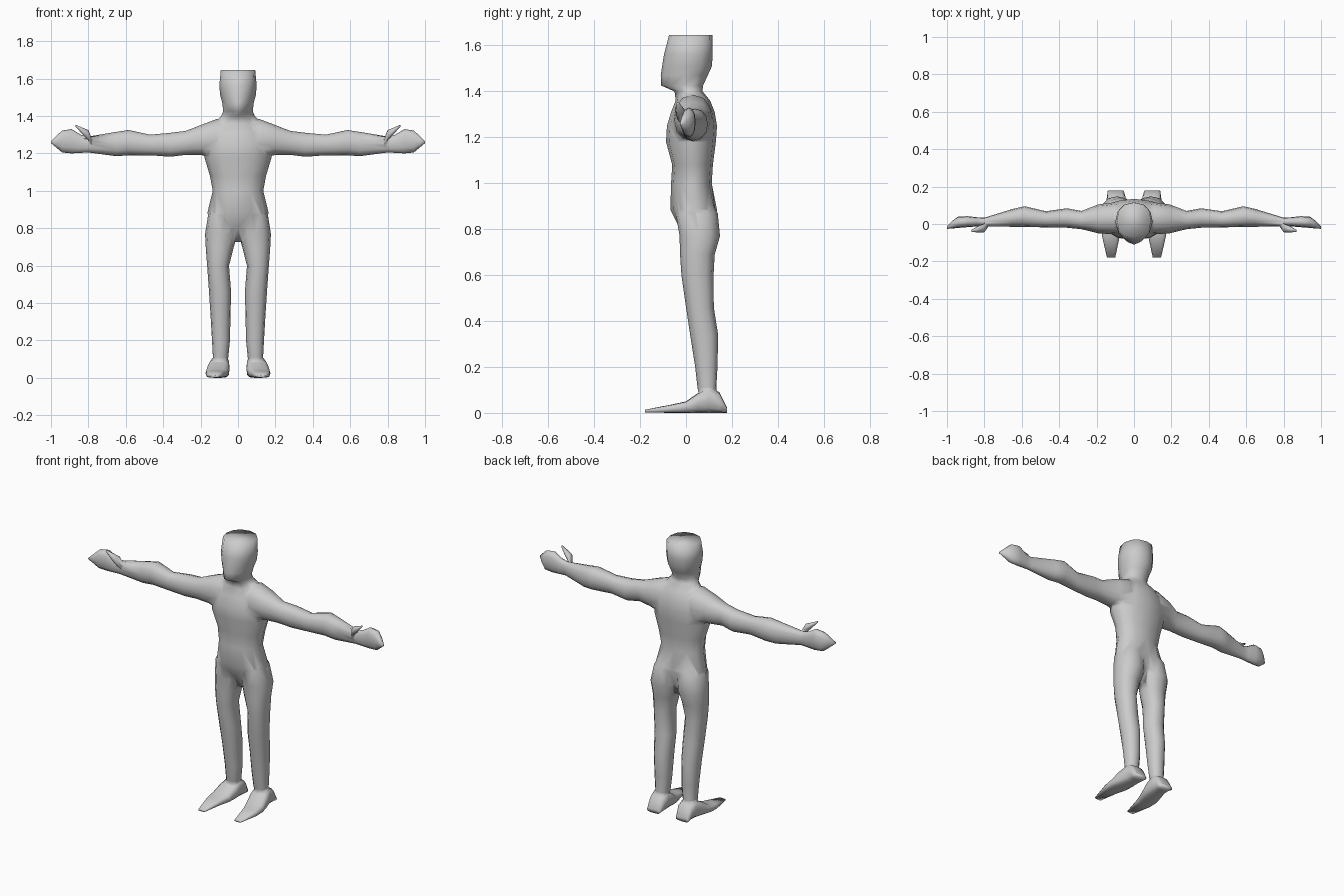
import bpy, bmesh
from math import sin, cos, pi, copysign


def power(v, p):
    return copysign(abs(v) ** p, v)


def loft(name, axis, rings, n=12, p=0.9, side=1):
    """Skin rounded rings (pos, a0, a1, b0, b1[, front taper]) along an axis."""
    bm = bmesh.new()
    loops = []
    for pos, a0, a1, b0, b1, *taper in rings:
        t = taper[0] if taper else 0
        loop = []
        for i in range(n):
            ang = 2 * pi * i / n
            ca, sb = power(cos(ang), p), power(sin(ang), p)
            ca *= 1 - t * max(0, -sb)
            a = (a0 + a1) / 2 + ca * (a1 - a0) / 2
            b = (b0 + b1) / 2 + sb * (b1 - b0) / 2
            co = {'x': (pos, a, b), 'y': (a, pos, b), 'z': (a, b, pos)}[axis]
            loop.append(bm.verts.new((co[0] * side, co[1], co[2])))
        loops.append(loop)
    for lo, hi in zip(loops, loops[1:]):
        for i in range(n):
            j = (i + 1) % n
            bm.faces.new((lo[i], lo[j], hi[j], hi[i]))
    bm.faces.new(loops[0])
    bm.faces.new(loops[-1])
    bmesh.ops.recalc_face_normals(bm, faces=bm.faces)
    me = bpy.data.meshes.new(name)
    bm.to_mesh(me)
    bm.free()
    ob = bpy.data.objects.new(name, me)
    bpy.context.collection.objects.link(ob)
    return ob


# Torso, neck and flat-topped head: z, half width, y front, y back, front taper
trunk = [
    (.725, .03, .02, .09, 0), (.80, .15, -.026, .12, 0), (.885, .163, -.068, .135, .2),
    (1.0, .135, -.065, .112, .1), (1.08, .15, -.06, .117, .1), (1.18, .18, -.087, .13, .1),
    (1.25, .183, -.083, .135, .1), (1.31, .165, -.065, .125, .1), (1.36, .125, -.045, .105, .1),
    (1.40, .09, -.05, .072, .3), (1.425, .079, -.108, .074, .45), (1.47, .084, -.11, .095, .35),
    (1.51, .095, -.104, .113, .2), (1.56, .10, -.096, .116, .1), (1.645, .092, -.074, .115, 0)]
body = loft("body", 'z', [(z, -w, w, f, b, t) for z, w, f, b, t in trunk])

# Arm with mitten hand: x, y range, z range
arm = [
    (.04, -.05, .11, 1.17, 1.375), (.11, -.055, .115, 1.16, 1.385), (.19, -.05, .105, 1.19, 1.355),
    (.28, -.028, .07, 1.192, 1.32), (.36, -.02, .084, 1.182, 1.31), (.47, -.018, .068, 1.19, 1.30),
    (.585, -.016, .095, 1.19, 1.325), (.65, -.015, .08, 1.185, 1.315), (.80, -.012, .034, 1.205, 1.29),
    (.84, -.013, .036, 1.203, 1.30), (.89, -.017, .042, 1.2, 1.33), (.94, -.021, .04, 1.205, 1.322),
    (.97, -.024, .018, 1.23, 1.295), (1.0, -.026, -.012, 1.255, 1.265)]
thumb = [(.78, -.015, .015, 1.24, 1.275), (.80, -.044, .002, 1.27, 1.325),
         (.83, -.045, -.01, 1.30, 1.337), (.868, -.043, -.03, 1.343, 1.353)]

# Leg: z, x range, y range
leg = [
    (.06, .06, .135, .06, .14), (.11, .052, .134, .05, .132), (.20, .043, .139, .04, .137),
    (.34, .04, .147, .018, .14), (.46, .037, .155, 0, .121), (.60, .048, .165, -.02, .12),
    (.69, .025, .172, -.026, .125), (.77, .004, .176, -.028, .148), (.87, -.01, .16, -.045, .138),
    (.92, .01, .13, -.03, .11)]

# Foot: y, x range, z range
foot = [(.178, .055, .14, 0, .025), (.145, .045, .145, 0, .09), (.10, .045, .15, 0, .115),
        (.05, .045, .165, 0, .085), (0, .055, .174, 0, .05), (-.06, .075, .172, 0, .037),
        (-.178, .10, .145, .002, .014)]

limbs = []
for side in (1, -1):
    limbs += [loft("arm", 'x', arm, side=side), loft("thumb", 'x', thumb, 8, side=side),
              loft("leg", 'z', leg, side=side), loft("foot", 'y', foot, p=.65, side=side)]

# Join all limbs into one closed body
bpy.context.view_layer.objects.active = body
body.select_set(True)
for limb in limbs:
    mod = body.modifiers.new("join", 'BOOLEAN')
    mod.operation = 'UNION'
    mod.solver = 'EXACT'
    mod.object = limb
    bpy.ops.object.modifier_apply(modifier=mod.name)
    bpy.data.objects.remove(limb)
body.data.polygons.foreach_set("use_smooth", [True] * len(body.data.polygons))
body.data.update()
